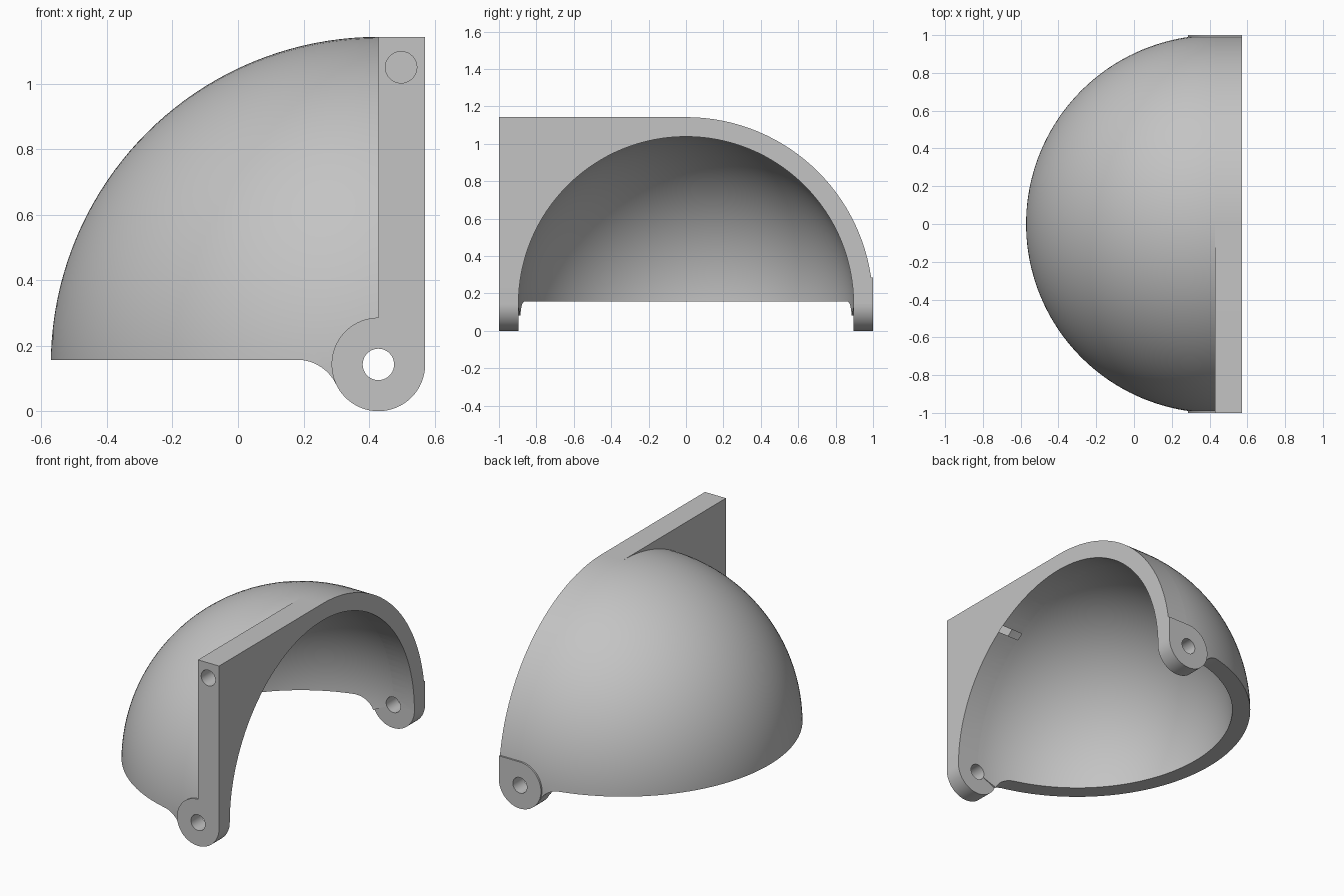
import bpy, bmesh
from math import sin, cos, pi, atan2, hypot

if "Cube" in bpy.data.objects:
    bpy.data.objects.remove(bpy.data.objects["Cube"])

U = 1 / 7                  # lug radius, rim width and pivot height
CX, CZ = 3 * U, U          # centre of the dome
R_OUT, R_IN = 1.0, 0.896
CUT_Z = 0.157              # height of the lower dome edge
HOLE_R = 0.048

grey = bpy.data.materials.new("light_grey")
grey.use_nodes = True
grey.diffuse_color = (0.55, 0.55, 0.55, 1)
grey.node_tree.nodes["Principled BSDF"].inputs["Base Color"].default_value = (0.55, 0.55, 0.55, 1)


def arc(cx, cy, r, a0, a1, n):
    return [(cx + r * cos(a0 + (a1 - a0) * i / n),
             cy + r * sin(a0 + (a1 - a0) * i / n)) for i in range(n + 1)]


def finish(name, bm):
    bmesh.ops.remove_doubles(bm, verts=bm.verts, dist=1e-5)
    bmesh.ops.recalc_face_normals(bm, faces=bm.faces)
    mesh = bpy.data.meshes.new(name)
    bm.to_mesh(mesh)
    bm.free()
    mesh.materials.append(grey)
    obj = bpy.data.objects.new(name, mesh)
    bpy.context.collection.objects.link(obj)
    return obj


def prism(name, profile, axis, start, end):
    """Extrude a closed 2D profile along x or y."""
    bm = bmesh.new()
    place = (lambda p: (start, p[0], p[1])) if axis == "x" else (lambda p: (p[0], start, p[1]))
    face = bm.faces.new([bm.verts.new(place(p)) for p in profile])
    moved = bmesh.ops.extrude_face_region(bm, geom=[face])["geom"]
    step = (end - start, 0, 0) if axis == "x" else (0, end - start, 0)
    bmesh.ops.translate(bm, vec=step, verts=[v for v in moved if isinstance(v, bmesh.types.BMVert)])
    return finish(name, bm)


def combine(target, tool, operation):
    mod = target.modifiers.new(operation, "BOOLEAN")
    mod.operation, mod.solver, mod.object = operation, "EXACT", tool
    bpy.context.view_layer.objects.active = target
    bpy.ops.object.modifier_apply(modifier=mod.name)
    bpy.data.objects.remove(tool)


# Hollow hemisphere, turned about the x axis
bm = bmesh.new()
section = arc(CX, 0, R_OUT, pi, pi / 2, 40) + arc(CX, 0, R_IN, pi / 2, pi, 40)
verts = [bm.verts.new((x, 0, CZ + r)) for x, r in section]
edges = [bm.edges.new(pair) for pair in zip(verts, verts[1:])]
bmesh.ops.spin(bm, geom=verts + edges, cent=(0, 0, CZ), axis=(1, 0, 0),
               angle=2 * pi, steps=128)
guard = finish("dome_guard", bm)

# Trim the dome below its lower edge, leaving a fillet beside each lug
FX = 0.18
dx, h = CX - FX, CUT_Z - CZ
fr = (dx * dx + h * h - U * U) / (2 * (U + h))
touch = atan2(CZ - CUT_Z + fr, dx)
trim = [(-2, CUT_Z)] + arc(FX, CUT_Z - fr, fr, pi / 2, touch, 16)
trim += [(CX, CZ), (2, CZ), (2, -2), (-2, -2)]
combine(guard, prism("trim_cutter", trim, "y", -2, 2), "DIFFERENCE")

# Rim: square front corner, round back, arched opening
rim = [(-R_OUT, CZ), (-R_OUT, CZ + R_OUT)] + arc(0, CZ, R_OUT, pi / 2, 0, 32)
rim += arc(0, CZ, R_IN, 0, pi, 64)
combine(guard, prism("rim", rim, "x", CX, CX + U), "UNION")

# Pivot lugs
lug = arc(CX, CZ, U, pi / 2, 2 * pi, 48) + [(CX + U, CZ + U)]
for side in (-1, 1):
    combine(guard, prism("lug", lug, "y", side * R_IN, side * R_OUT), "UNION")

# Pivot bore through both lugs, and a blind hole in the upper corner
circle = arc(CX, CZ, HOLE_R, 0, 2 * pi, 40)[:-1]
combine(guard, prism("pivot_cutter", circle, "y", -1.2, 1.2), "DIFFERENCE")
circle = arc(0.498, 1.05, HOLE_R, 0, 2 * pi, 40)[:-1]
combine(guard, prism("pin_cutter", circle, "y", -1.2, -0.6), "DIFFERENCE")

bpy.ops.object.select_all(action="DESELECT")
guard.select_set(True)
bpy.context.view_layer.objects.active = guard
bpy.ops.object.shade_smooth_by_angle(angle=0.5)
